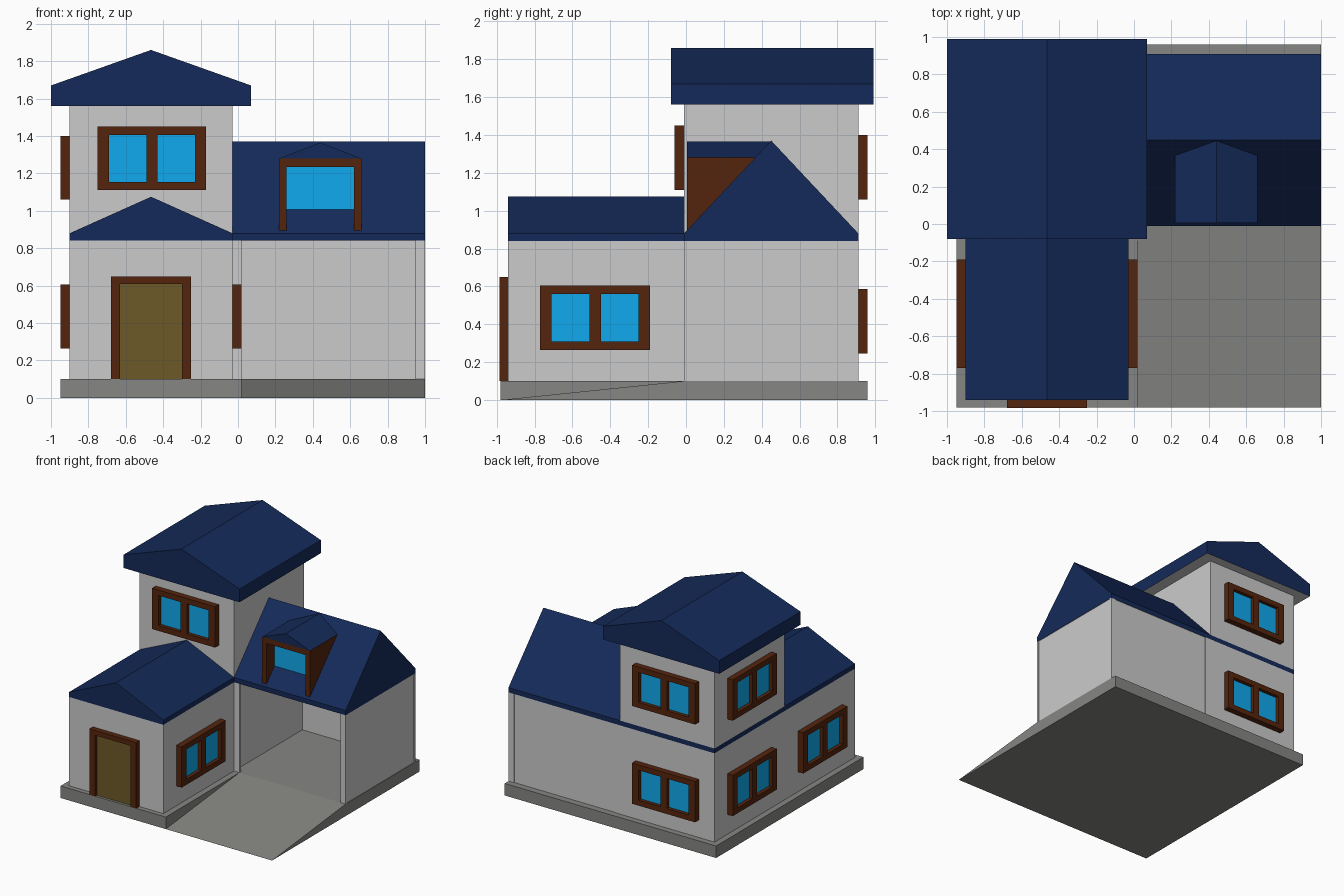
import bpy, bmesh
from math import radians
from mathutils import Matrix

if "Cube" in bpy.data.objects:
    bpy.data.objects.remove(bpy.data.objects["Cube"])


def material(name, rgb):
    m = bpy.data.materials.new(name)
    m.diffuse_color = (*rgb, 1)
    m.use_nodes = True
    m.node_tree.nodes["Principled BSDF"].inputs["Base Color"].default_value = m.diffuse_color
    return m


ROOF = material("roof_blue", (0.007, 0.023, 0.10))
WOOD = material("wood_brown", (0.09, 0.018, 0.004))
GLASS = material("glass_blue", (0.005, 0.40, 0.85))
DOOR = material("door_olive", (0.15, 0.10, 0.02))
STONE = material("stone_grey", (0.24, 0.24, 0.23))
SOFFIT = material("soffit_grey", (0.6, 0.6, 0.6))


def finish(name, bm, mats=(), matrix=None):
    bmesh.ops.recalc_face_normals(bm, faces=bm.faces)
    me = bpy.data.meshes.new(name)
    bm.to_mesh(me)
    bm.free()
    for m in mats:
        me.materials.append(m)
    ob = bpy.data.objects.new(name, me)
    bpy.context.collection.objects.link(ob)
    if matrix:
        ob.matrix_world = matrix
    return ob


def boxes(name, spans, mat=None, matrix=None):
    """One object from boxes given as (x0, x1, y0, y1, z0, z1)."""
    bm = bmesh.new()
    for x0, x1, y0, y1, z0, z1 in spans:
        m = Matrix.Translation(((x0 + x1) / 2, (y0 + y1) / 2, (z0 + z1) / 2))
        m = m @ Matrix.Diagonal((x1 - x0, y1 - y0, z1 - z0, 1))
        bmesh.ops.create_cube(bm, size=1, matrix=m)
    return finish(name, bm, [mat] if mat else [], matrix)


def prism(name, profile, axis, a, b, mats):
    """Extrude a profile along x (profile is y,z) or y (profile is x,z)."""
    bm = bmesh.new()
    put = (lambda u, v, w: (w, u, v)) if axis == "x" else (lambda u, v, w: (u, w, v))
    face = bm.faces.new([bm.verts.new(put(u, v, a)) for u, v in profile])
    ext = bmesh.ops.extrude_face_region(bm, geom=[face])["geom"]
    move = put(0, 0, b - a)
    bmesh.ops.translate(bm, vec=move, verts=[g for g in ext if isinstance(g, bmesh.types.BMVert)])
    bmesh.ops.recalc_face_normals(bm, faces=bm.faces)
    if len(mats) > 1:
        bm.normal_update()
        for f in bm.faces:
            f.material_index = int(f.normal.z < -0.9)
    return finish(name, bm, mats)


def gable(lo, hi, z0, z1, peak):
    return [(lo, z0), (hi, z0), (hi, z1), ((lo + hi) / 2, peak), (lo, z1)]


# Foundation with sloping driveway
boxes("foundation_left", [(-0.95, 0.02, -0.98, 0.96, 0, 0.1)], STONE)
prism("foundation_driveway", [(-0.98, 0), (0.96, 0), (0.96, 0.1), (-0.01, 0.1)],
      "x", 0.02, 1.0, [STONE])

# House walls
boxes("lower_walls", [(-0.9, -0.03, -0.94, 0.91, 0.1, 0.84)])
boxes("floor_band", [(-0.9, -0.03, -0.01, 0.91, 0.84, 0.88)], ROOF)
boxes("upper_walls", [(-0.9, -0.03, -0.01, 0.91, 0.88, 1.56)])

# Carport: corner posts, side wall and back wall, open at the front
boxes("carport_posts", [(x, x + 0.05, y, y + 0.02, 0.1, 0.84)
                        for x in (-0.03, 0.95) for y in (-0.01, 0.89)])
boxes("carport_side_wall", [(0.955, 0.995, 0.01, 0.89, 0.1, 0.84)])
boxes("carport_back_wall", [(0.02, 0.95, 0.89, 0.905, 0.1, 0.84)])

# Gable roofs
prism("upper_roof", gable(-1.0, 0.07, 1.56, 1.67, 1.86), "y", -0.08, 0.99, [ROOF, SOFFIT])
prism("entry_roof", gable(-0.9, -0.03, 0.84, 0.88, 1.075), "y", -0.94, -0.01, [ROOF])
prism("carport_roof", gable(-0.01, 0.91, 0.84, 0.88, 1.37), "x", -0.03, 1.0, [ROOF, SOFFIT])

# Dormer: triangular cheeks, lintel, recessed glass and small roof
for side, x in (("left", 0.22), ("right", 0.62)):
    prism("dormer_cheek_" + side, [(0.005, 0.89), (0.37, 1.28), (0.005, 1.28)],
          "x", x, x + 0.04, [WOOD])
boxes("dormer_lintel", [(0.26, 0.62, 0.005, 0.34, 1.235, 1.28)], WOOD)
boxes("dormer_glass", [(0.26, 0.62, 0.11, 0.13, 0.99, 1.235)], GLASS)
prism("dormer_roof", [(0.22, 1.28), (0.66, 1.28), (0.44, 1.365)], "y", 0.005, 0.45, [ROOF])


# Two-pane windows, built facing -y then turned to their wall
def window(name, x, y, z, turn):
    m = Matrix.Translation((x, y, z)) @ Matrix.Rotation(radians(turn), 4, "Z")
    bars = [(-0.29, 0.29, -0.05, 0, s * 0.1475 - 0.0225, s * 0.1475 + 0.0225) for s in (-1, 1)]
    bars += [(a, b, -0.05, 0, -0.125, 0.125)
             for a, b in ((-0.29, -0.23), (-0.03, 0.03), (0.23, 0.29))]
    boxes(name + "_frame", bars, WOOD, m)
    panes = [(a, a + 0.2, -0.02, 0, -0.125, 0.125) for a in (-0.23, 0.03)]
    boxes(name + "_glass", panes, GLASS, m)


window("front_upper_window", -0.46, -0.01, 1.28, 0)
window("right_lower_window", -0.03, -0.48, 0.435, 90)
window("left_entry_window", -0.9, -0.48, 0.435, -90)
window("left_lower_window", -0.9, 0.45, 0.435, -90)
window("left_upper_window", -0.9, 0.45, 1.23, -90)
window("back_lower_window", -0.465, 0.91, 0.415, 180)
window("back_upper_window", -0.465, 0.91, 1.23, 180)

# Front door with open-bottomed frame
boxes("door_frame", [(-0.68, -0.63, -0.985, -0.94, 0.1, 0.61),
                     (-0.30, -0.25, -0.985, -0.94, 0.1, 0.61),
                     (-0.68, -0.25, -0.985, -0.94, 0.61, 0.65)], WOOD)
boxes("door_panel", [(-0.63, -0.30, -0.96, -0.94, 0.1, 0.61)], DOOR)
